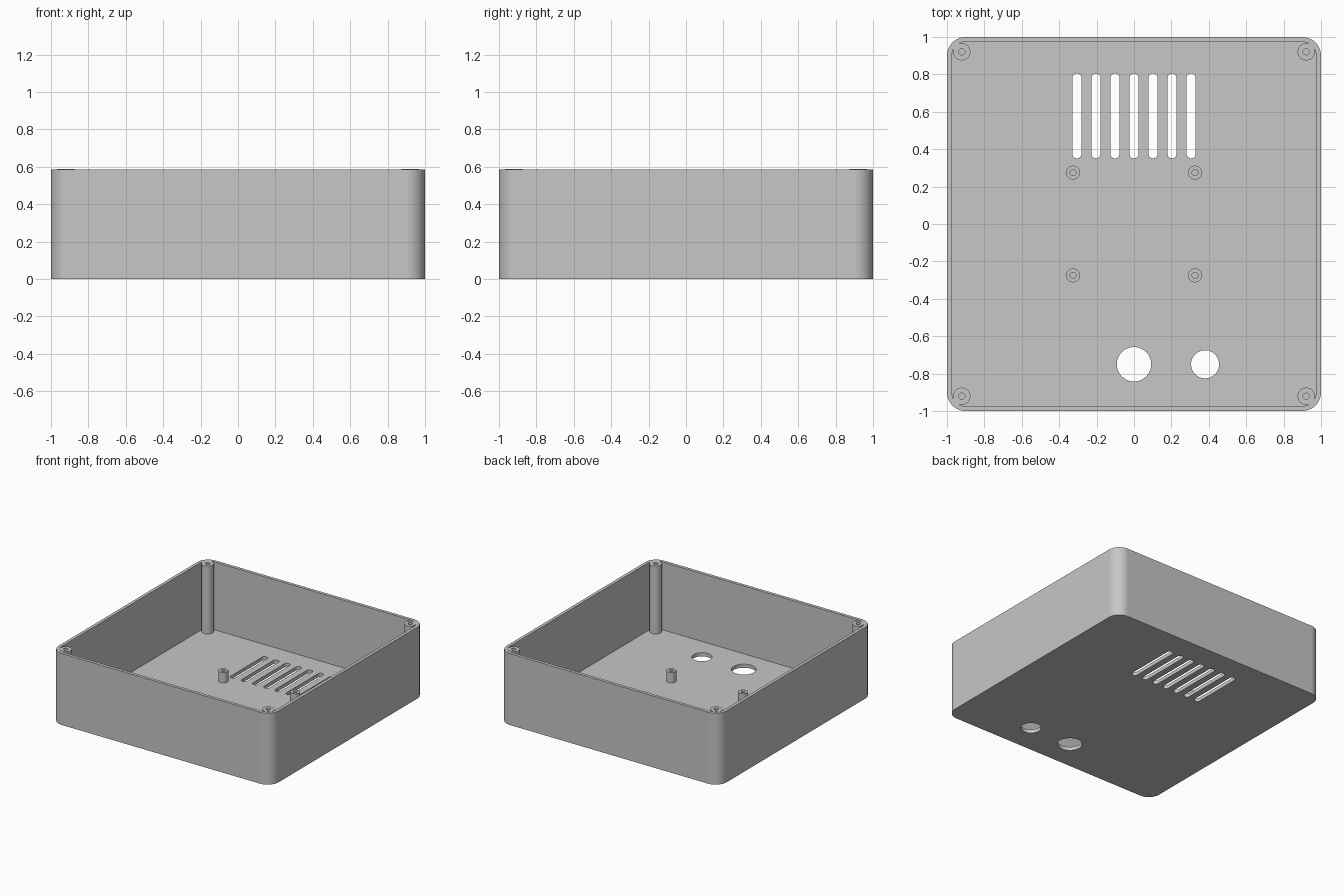
import bpy
import bmesh
from math import pi, cos, sin, radians

if "Cube" in bpy.data.objects:
    bpy.data.objects.remove(bpy.data.objects["Cube"], do_unlink=True)

HEIGHT, FLOOR, WALL, CORNER = 0.588, 0.03, 0.026, 0.1

grey = bpy.data.materials.new("light grey plastic")
grey.use_nodes = True
colour = (0.57, 0.57, 0.57, 1)
grey.diffuse_color = colour
grey.node_tree.nodes["Principled BSDF"].inputs["Base Color"].default_value = colour


def rounded(x, y, w, d, r, steps=12):
    """Outline of a rounded rectangle centred on x, y with half sizes w, d."""
    points = []
    for quarter, (sx, sy) in enumerate([(1, 1), (-1, 1), (-1, -1), (1, -1)]):
        for i in range(steps + 1):
            a = (quarter + i / steps) * pi / 2
            points.append((x + sx * (w - r) + r * cos(a),
                           y + sy * (d - r) + r * sin(a)))
    return points


def circle(x, y, r):
    return [(x + r * cos(2 * pi * i / 48), y + r * sin(2 * pi * i / 48))
            for i in range(48)]


def prisms(name, outlines, z0, z1):
    """One object made of upright prisms over the given outlines."""
    bm = bmesh.new()
    for outline in outlines:
        base = bm.faces.new([bm.verts.new((x, y, z0)) for x, y in outline])
        top = bmesh.ops.extrude_face_region(bm, geom=[base])["geom"]
        bmesh.ops.translate(bm, vec=(0, 0, z1 - z0),
                            verts=[v for v in top if isinstance(v, bmesh.types.BMVert)])
    bmesh.ops.remove_doubles(bm, verts=bm.verts, dist=1e-5)
    bmesh.ops.recalc_face_normals(bm, faces=bm.faces)
    mesh = bpy.data.meshes.new(name)
    bm.to_mesh(mesh)
    bm.free()
    mesh.materials.append(grey)
    obj = bpy.data.objects.new(name, mesh)
    bpy.context.collection.objects.link(obj)
    return obj


def cut(obj, outlines, z0, z1):
    """Subtract prisms from the object and discard the cutter."""
    cutter = prisms("cutter", outlines, z0, z1)
    mod = obj.modifiers.new("cut", "BOOLEAN")
    mod.operation, mod.solver, mod.object = "DIFFERENCE", "EXACT", cutter
    bpy.context.view_layer.objects.active = obj
    bpy.ops.object.modifier_apply(modifier=mod.name)
    bpy.data.objects.remove(cutter, do_unlink=True)


def finish(obj):
    bpy.ops.object.select_all(action="DESELECT")
    obj.select_set(True)
    bpy.context.view_layer.objects.active = obj
    bpy.ops.object.shade_smooth_by_angle(angle=radians(30))
    obj.modifiers.new("flat sides", "WEIGHTED_NORMAL").keep_sharp = True


def hollow_post(name, x, y, r, hole, top):
    post = prisms(name, [circle(x, y, r)], FLOOR - 0.005, top)
    cut(post, [circle(x, y, hole)], FLOOR + 0.005, top + 0.1)
    finish(post)


# Open tray with rounded corners
tray = prisms("enclosure_tray", [rounded(0, 0, 1, 1, CORNER)], 0, HEIGHT - 0.001)
inside = 1 - WALL
cut(tray, [rounded(0, 0, inside, inside, CORNER - WALL)], FLOOR, HEIGHT + 0.1)

# Vent slots and two round openings through the floor
openings = [rounded(0.1017 * i, 0.578, 0.024, 0.227, 0.0239) for i in range(-3, 4)]
openings += [circle(0, -0.75, 0.092), circle(0.38, -0.75, 0.075)]
cut(tray, openings, -0.1, FLOOR + 0.1)
finish(tray)

# Corner screw posts and the shorter board standoffs
for sx, side in ((1, "left"), (-1, "right")):
    for sy, end in ((-1, "front"), (1, "back")):
        hollow_post(f"screw_post_{end}_{side}", sx * 0.921, sy * 0.921,
                    0.046, 0.017, HEIGHT)
        hollow_post(f"standoff_{end}_{side}", sx * 0.326, sy * 0.275,
                    0.037, 0.016, FLOOR + 0.085)
